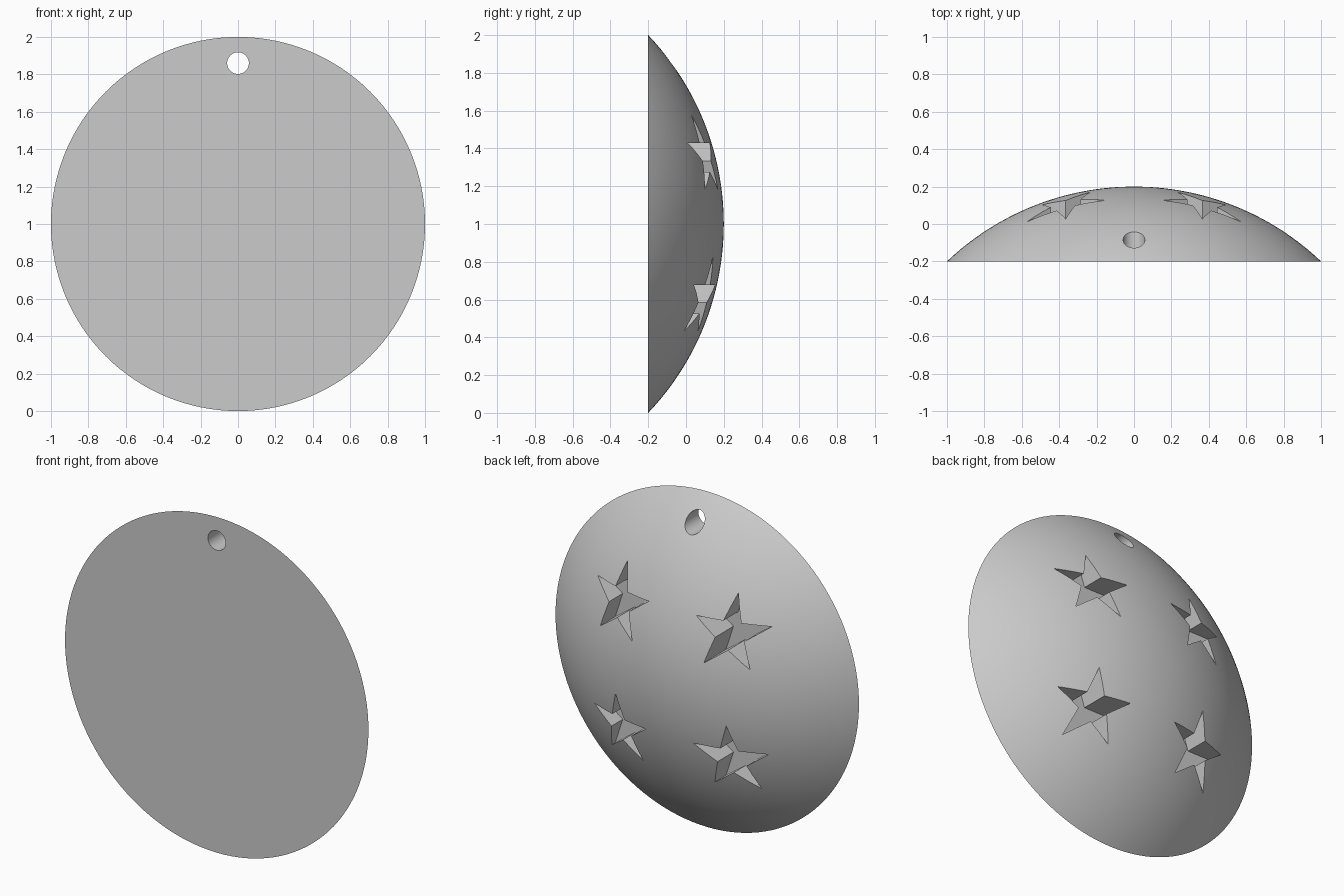
import bpy, bmesh, math
from mathutils import Matrix, Vector

if "Cube" in bpy.data.objects:
    bpy.data.objects.remove(bpy.data.objects["Cube"])

BACK = -0.2          # flat side
HEIGHT = 0.4         # dome bulge
R = (1 + HEIGHT ** 2) / (2 * HEIGHT)
CENTRE_Y = BACK + HEIGHT - R

grey = bpy.data.materials.new("plain_grey")
grey.use_nodes = True
grey.diffuse_color = (0.6, 0.6, 0.6, 1)
grey.node_tree.nodes["Principled BSDF"].inputs["Base Color"].default_value = (0.6, 0.6, 0.6, 1)


def make_object(name, bm):
    bmesh.ops.recalc_face_normals(bm, faces=bm.faces)
    mesh = bpy.data.meshes.new(name)
    bm.to_mesh(mesh)
    bm.free()
    mesh.materials.append(grey)
    obj = bpy.data.objects.new(name, mesh)
    bpy.context.collection.objects.link(obj)
    return obj


def prism(name, outline, y0, y1):
    """Extrude an x-z outline along y."""
    bm = bmesh.new()
    face = bm.faces.new([bm.verts.new((x, y0, z)) for x, z in outline])
    new = bmesh.ops.extrude_face_region(bm, geom=[face])["geom"]
    bmesh.ops.translate(bm, vec=(0, y1 - y0, 0),
                        verts=[v for v in new if isinstance(v, bmesh.types.BMVert)])
    return make_object(name, bm)


def ring(cx, cz, radii, count):
    """Points around a centre, starting at the top, cycling through the radii."""
    return [(cx + radii[i % len(radii)] * math.sin(math.tau * i / count),
             cz + radii[i % len(radii)] * math.cos(math.tau * i / count))
            for i in range(count)]


# Domed disc: arc spun about the y axis, closed with a flat face
bm = bmesh.new()
limit, steps = math.asin(1 / R), 32
arc = [bm.verts.new((R * math.sin(limit * i / steps),
                     CENTRE_Y + R * math.cos(limit * i / steps), 1))
       for i in range(steps + 1)]
edges = [bm.edges.new(pair) for pair in zip(arc, arc[1:])]
bmesh.ops.spin(bm, geom=arc + edges, cent=(0, 0, 1), axis=(0, 1, 0),
               angle=math.tau, steps=128)
bmesh.ops.remove_doubles(bm, verts=bm.verts, dist=0.0001)
bmesh.ops.contextual_create(bm, geom=[e for e in bm.edges if e.is_boundary])
disc = make_object("domed_disc", bm)

# Cutters: a round hanging hole and four star recesses
cutters = [prism("hole_cutter", ring(0, 1.86, [0.058], 48), -0.5, 0.5)]
for side in (-1, 1):
    for z in (1.36, 0.61):
        cutters.append(prism("star_cutter", ring(side * 0.365, z, [0.22, 0.084], 10),
                             -0.04, 0.5))

bpy.ops.object.select_all(action='DESELECT')
bpy.context.view_layer.objects.active = disc
disc.select_set(True)
for cutter in cutters:
    cutter.hide_render = True
    mod = disc.modifiers.new("cut", 'BOOLEAN')
    mod.operation = 'DIFFERENCE'
    mod.solver = 'EXACT'
    mod.object = cutter
    bpy.ops.object.modifier_apply(modifier=mod.name)
    bpy.data.objects.remove(cutter)

# Smooth dome with crisp cut edges
bpy.ops.object.shade_smooth_by_angle(angle=math.radians(20))
